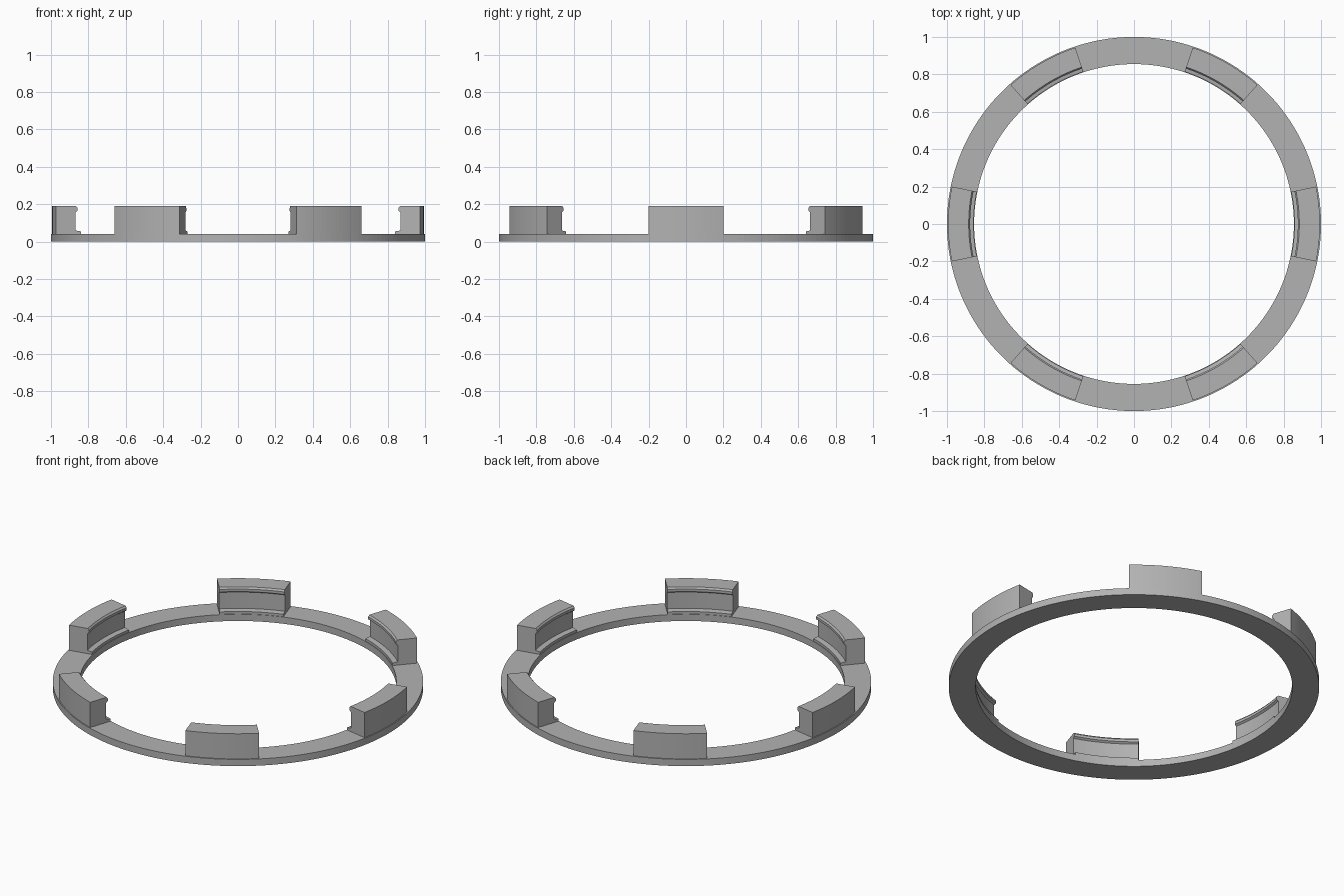
import bpy, bmesh, math

cube = bpy.data.objects.get("Cube")
if cube:
    bpy.data.objects.remove(cube, do_unlink=True)

# Single grey material
grey = bpy.data.materials.new("grey")
grey.use_nodes = True
colour = (0.45, 0.45, 0.45, 1)
grey.diffuse_color = colour
grey.node_tree.nodes["Principled BSDF"].inputs["Base Color"].default_value = colour


def sweep(name, profile, start, end, steps):
    """Sweep a closed (radius, height) profile around z; full turns join up."""
    closed = end - start >= 360
    bm = bmesh.new()
    rows = []
    for i in range(steps if closed else steps + 1):
        a = math.radians(start + (end - start) * i / steps)
        rows.append([bm.verts.new((r * math.cos(a), r * math.sin(a), z))
                     for r, z in profile])
    n = len(profile)
    for i in range(steps):
        a, b = rows[i], rows[(i + 1) % len(rows)]
        for j in range(n):
            k = (j + 1) % n
            bm.faces.new((a[j], b[j], b[k], a[k]))
    if not closed:
        bm.faces.new(rows[0])
        bm.faces.new(rows[-1][::-1])
    bmesh.ops.recalc_face_normals(bm, faces=bm.faces)
    mesh = bpy.data.meshes.new(name)
    bm.to_mesh(mesh)
    bm.free()
    mesh.materials.append(grey)
    obj = bpy.data.objects.new(name, mesh)
    bpy.context.collection.objects.link(obj)
    return obj


# Flat base ring
sweep("base_ring", [(0.855, 0), (1, 0), (1, 0.04), (0.855, 0.04)], 0, 360, 180)

# Six raised clips: foot ledge, recessed wall and a snap lip on the inner side
clip = [(0.858, 0.03), (0.994, 0.03), (0.994, 0.19), (0.884, 0.19),
        (0.876, 0.18), (0.876, 0.165), (0.887, 0.157), (0.887, 0.06),
        (0.858, 0.055)]
half = 11.6
for i in range(6):
    sweep(f"clip_{i + 1}", clip, i * 60 - half, i * 60 + half, 16)
